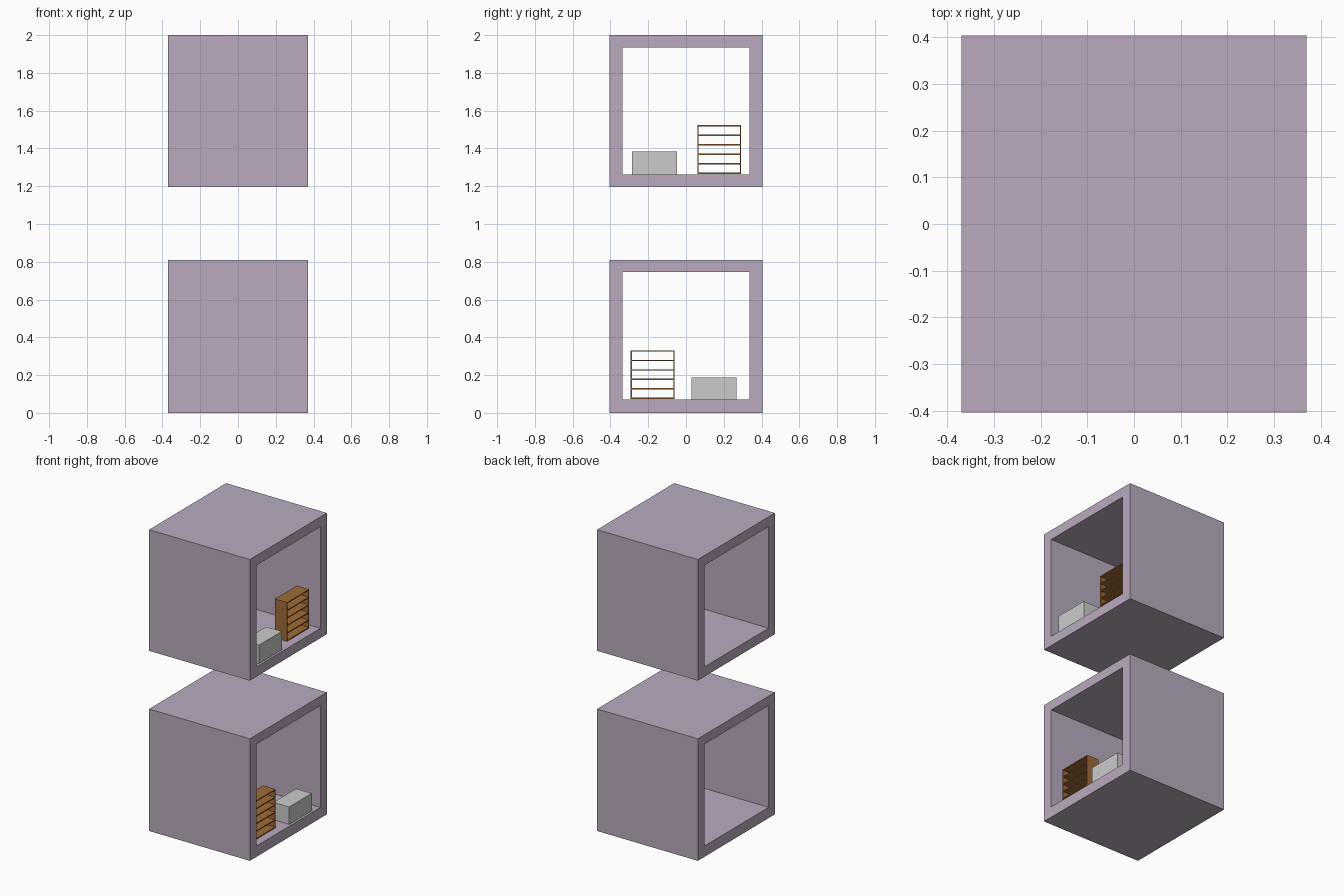
import bpy
import bmesh

if "Cube" in bpy.data.objects:
    bpy.data.objects.remove(bpy.data.objects["Cube"])


def material(name, color):
    m = bpy.data.materials.new(name)
    m.diffuse_color = color
    m.use_nodes = True
    m.node_tree.nodes["Principled BSDF"].inputs["Base Color"].default_value = m.diffuse_color
    return m


PURPLE = material("purple_wall", (0.49, 0.41, 0.52, 1))
BROWN = material("brown_wood", (0.35, 0.15, 0.04, 1))


def finish(bm, name, mat=None):
    mesh = bpy.data.meshes.new(name)
    bmesh.ops.recalc_face_normals(bm, faces=bm.faces)
    bm.to_mesh(mesh)
    bm.free()
    obj = bpy.data.objects.new(name, mesh)
    if mat:
        mesh.materials.append(mat)
    bpy.context.collection.objects.link(obj)
    return obj


def add_box(bm, lo, hi):
    verts = bmesh.ops.create_cube(bm, size=1)["verts"]
    for v in verts:
        v.co = [(a + b) / 2 + c * (b - a) for a, b, c in zip(lo, hi, v.co)]


# Square room shell, open at both x ends
def room(name, z0, z1, floor, ceiling):
    def ring(x, y0, y1, a, b):
        return [bm.verts.new((x, y, z)) for y, z in ((y0, a), (y1, a), (y1, b), (y0, b))]
    bm = bmesh.new()
    rings = []
    for x in (-0.37, 0.37):
        rings.append((ring(x, -0.404, 0.404, z0, z1), ring(x, -0.337, 0.335, floor, ceiling)))
    (o0, i0), (o1, i1) = rings
    for k in range(4):
        n = (k + 1) % 4
        for a, b in ((o0, o1), (i0, i1), (o0, i0), (o1, i1)):
            bm.faces.new((a[k], a[n], b[n], b[k]))
    finish(bm, name, PURPLE)


# Open bookcase: two side panels and six boards
def bookcase(name, y0, y1, z0, z1):
    x0, x1, t = 0.228, 0.318, 0.007
    bm = bmesh.new()
    add_box(bm, (x0, y0, z0), (x1, y0 + t, z1))
    add_box(bm, (x0, y1 - t, z0), (x1, y1, z1))
    for i in range(6):
        z = z0 + (z1 - z0 - t) * i / 5
        add_box(bm, (x0, y0 + t, z), (x1, y1 - t, z + t))
    finish(bm, name, BROWN)


# Plain grey storage chest
def chest(name, y0, y1, z0, z1):
    bm = bmesh.new()
    add_box(bm, (0.24, y0, z0), (0.355, y1, z1))
    finish(bm, name)


room("lower_room", 0, 0.81, 0.072, 0.747)
bookcase("lower_bookcase", -0.293, -0.06, 0.074, 0.331)
chest("lower_chest", 0.03, 0.267, 0.072, 0.188)

room("upper_room", 1.196, 2.0, 1.261, 1.935)
bookcase("upper_bookcase", 0.06, 0.292, 1.265, 1.523)
chest("upper_chest", -0.287, -0.048, 1.261, 1.383)
